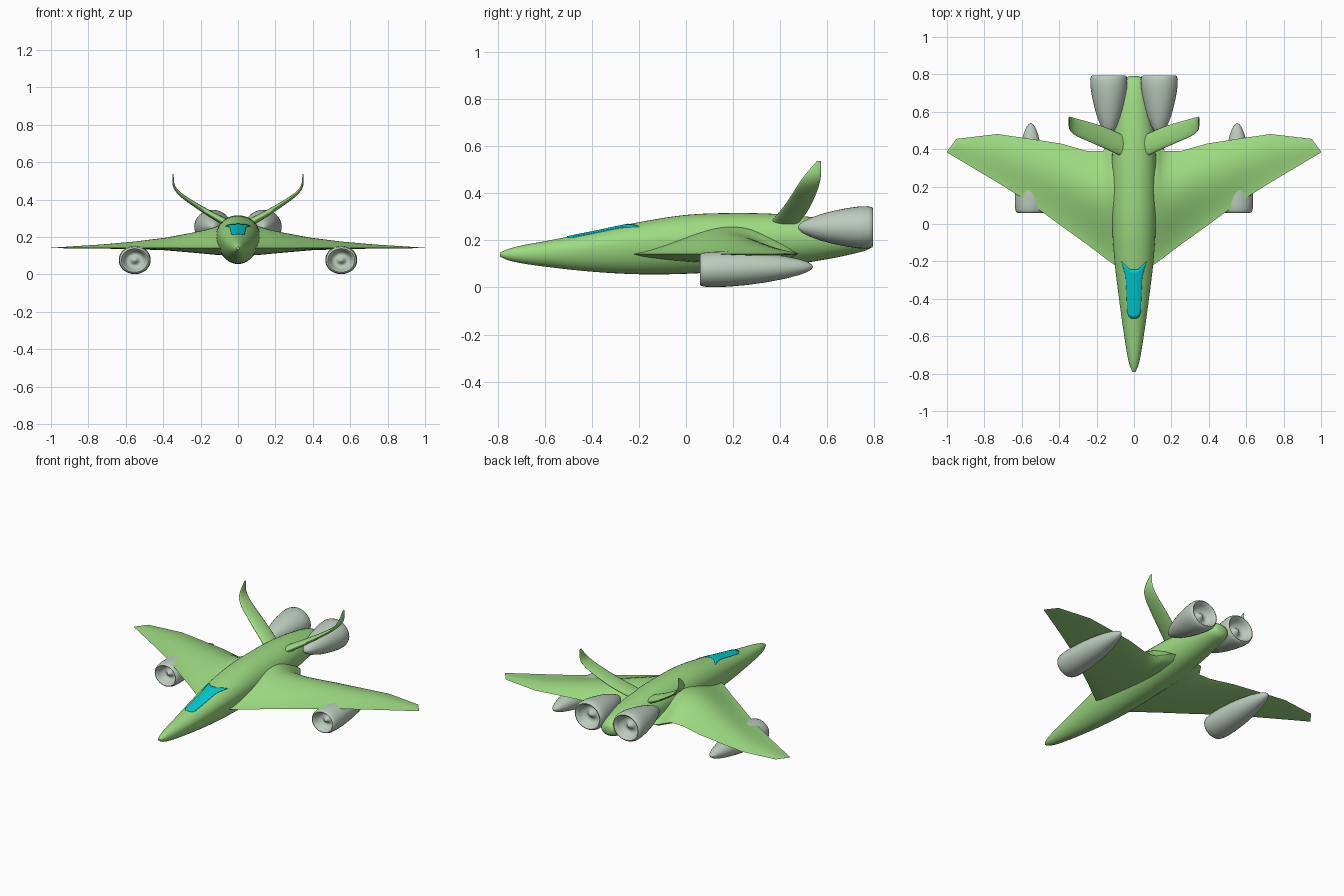
import bpy, bmesh, math

if "Cube" in bpy.data.objects:
    bpy.data.objects.remove(bpy.data.objects["Cube"])


def material(name, rgb):
    m = bpy.data.materials.new(name)
    m.diffuse_color = (*rgb, 1)
    m.use_nodes = True
    m.node_tree.nodes["Principled BSDF"].inputs["Base Color"].default_value = m.diffuse_color
    return m


GREEN = material("green_paint", (0.34, 0.71, 0.22))
CYAN = material("canopy_cyan", (0.0, 0.62, 0.66))
GREY = material("engine_grey", (0.50, 0.60, 0.51))


def make(name, verts, faces, mat, mirror=False, angle=50):
    me = bpy.data.meshes.new(name)
    me.from_pydata(verts, [], faces)
    bm = bmesh.new()
    bm.from_mesh(me)
    bmesh.ops.remove_doubles(bm, verts=bm.verts, dist=1e-5)
    bmesh.ops.recalc_face_normals(bm, faces=bm.faces)
    bm.to_mesh(me)
    bm.free()
    me.materials.append(mat)
    ob = bpy.data.objects.new(name, me)
    bpy.context.collection.objects.link(ob)
    bpy.ops.object.select_all(action='DESELECT')
    ob.select_set(True)
    bpy.context.view_layer.objects.active = ob
    bpy.ops.object.shade_smooth_by_angle(angle=math.radians(angle))
    if mirror:
        ob.modifiers.new("mirror", 'MIRROR')
    return ob


def loft(name, rings, mat, mirror=False, angle=50):
    n = len(rings[0])
    verts = [p for r in rings for p in r]
    faces = [(i * n + j, i * n + (j + 1) % n, (i + 1) * n + (j + 1) % n, (i + 1) * n + j)
             for i in range(len(rings) - 1) for j in range(n)]
    faces += [tuple(range(n)), tuple(range(len(verts) - n, len(verts)))]
    return make(name, verts, faces, mat, mirror, angle)


def interp(table, x):
    """Smooth (Hermite) interpolation of table rows keyed by their first value."""
    k = max(0, min(len(table) - 2, sum(r[0] <= x for r in table) - 1))

    def slope(i, c):
        a, b = table[max(i - 1, 0)], table[min(i + 1, len(table) - 1)]
        return (b[c] - a[c]) / (b[0] - a[0])
    p, q = table[k], table[k + 1]
    h = q[0] - p[0]
    t = (x - p[0]) / h
    return [(2 * t**3 - 3 * t**2 + 1) * p[c] + (t**3 - 2 * t**2 + t) * h * slope(k, c)
            + (3 * t**2 - 2 * t**3) * q[c] + (t**3 - t**2) * h * slope(k + 1, c)
            for c in range(1, len(p))]


# Fuselage: y, top z, bottom z, half width, height of widest point
BODY = [(-0.79, 0.148, 0.132, 0.008, 0.14), (-0.76, 0.162, 0.117, 0.022, 0.14),
        (-0.70, 0.178, 0.103, 0.036, 0.142), (-0.58, 0.200, 0.086, 0.055, 0.150),
        (-0.40, 0.236, 0.067, 0.080, 0.170), (-0.20, 0.277, 0.056, 0.104, 0.190),
        (0.0, 0.308, 0.058, 0.117, 0.200), (0.2, 0.316, 0.070, 0.119, 0.205),
        (0.4, 0.311, 0.090, 0.115, 0.210), (0.6, 0.290, 0.120, 0.095, 0.210),
        (0.74, 0.262, 0.150, 0.070, 0.205), (0.78, 0.240, 0.165, 0.050, 0.203),
        (0.79, 0.222, 0.185, 0.025, 0.203)]


def body_ring(y, n=40):
    top, bot, hw, mid = interp(BODY, y)
    ring = []
    for j in range(n):
        a = 2 * math.pi * j / n
        s = math.sin(a)
        ring.append((hw * math.cos(a), y, mid + s * ((top - mid) if s > 0 else (mid - bot))))
    return ring


stations = [-0.79, -0.78] + [-0.76 + 0.03 * i for i in range(51)] + [0.765, 0.78, 0.787, 0.79]
loft("fuselage", [body_ring(y) for y in stations], GREEN)

# Canopy: panel laid just above the fuselage skin, with a notched rear edge
NU, NV = 12, 14
verts = []
for i in range(NV + 1):
    v = i / NV
    for j in range(NU + 1):
        u = 2 * j / NU - 1
        front = -0.505 + 0.03 * u**4
        rear = -0.245 + 0.045 * max(0, abs(u) - 0.3) / 0.7
        y = front + (rear - front) * v
        x = u * (0.036 + 0.012 * v + 0.02 * max(0, v - 0.7) / 0.3)
        top, bot, hw, mid = interp(BODY, y)
        verts.append((x, y, mid + (top - mid) * math.sqrt(max(0, 1 - (x / hw)**2)) + 0.003))
faces = [(i * (NU + 1) + j, i * (NU + 1) + j + 1, (i + 1) * (NU + 1) + j + 1, (i + 1) * (NU + 1) + j)
         for i in range(NV) for j in range(NU)]
canopy = make("canopy", verts, faces, CYAN)
solid = canopy.modifiers.new("thickness", 'SOLIDIFY')
solid.thickness, solid.offset = 0.006, -1

# Main wings: x, leading y, trailing y, top rise, bottom drop
WING = [(0.03, -0.27, 0.49, 0.125, 0.042), (0.11, -0.215, 0.47, 0.115, 0.038),
        (0.165, -0.175, 0.39, 0.098, 0.033), (0.25, -0.11, 0.39, 0.080, 0.025),
        (0.39, -0.01, 0.43, 0.054, 0.013), (0.56, 0.115, 0.456, 0.033, 0.007),
        (0.73, 0.222, 0.481, 0.018, 0.004), (0.95, 0.353, 0.455, 0.004, 0.002),
        (1.0, 0.382, 0.388, 0.001, 0.001)]


def wing_ring(x, n=18):
    k = max(0, min(len(WING) - 2, sum(r[0] <= x for r in WING) - 1))
    p, q = WING[k], WING[k + 1]
    t = (x - p[0]) / (q[0] - p[0])
    le, te, up, dn = [p[c] + (q[c] - p[c]) * t for c in range(1, 5)]
    upper, lower = [], []
    for j in range(n + 1):
        s = j / n
        f = math.sin(math.pi * s**1.35)
        upper.append((x, le + (te - le) * s, 0.142 + up * f))
        lower.append((x, le + (te - le) * s, 0.142 - dn * f**0.5 if f > 1e-6 else 0.142))
    return upper + lower[-2:0:-1]


loft("main_wings", [wing_ring(x) for r, q in zip(WING, WING[1:]) for x in (r[0], (r[0] + q[0]) / 2)]
     + [wing_ring(1.0)], GREEN, True)

# Tail fins: path parameter, x, z, leading y, trailing y, half thickness
FIN = [(0, 0.03, 0.255, 0.345, 0.455, 0.022), (1, 0.08, 0.285, 0.368, 0.485, 0.020),
       (2, 0.16, 0.330, 0.405, 0.520, 0.016), (3, 0.24, 0.380, 0.440, 0.545, 0.012),
       (4, 0.31, 0.430, 0.472, 0.564, 0.009), (5, 0.343, 0.475, 0.503, 0.573, 0.006),
       (6, 0.347, 0.538, 0.557, 0.573, 0.002)]


def fin_ring(t, n=12):
    x, z, le, te, th = interp(FIN, t)
    a, b = interp(FIN, max(t - 0.1, 0)), interp(FIN, min(t + 0.1, 6))
    dx, dz = b[0] - a[0], b[1] - a[1]
    d = math.hypot(dx, dz)
    ring = []
    for j in range(2 * n):
        ang = math.pi * j / n
        o = th * math.sin(ang)
        ring.append((x - dz / d * o, (le + te) / 2 - (te - le) / 2 * math.cos(ang), z + dx / d * o))
    return ring


loft("tail_fins", [fin_ring(i / 4) for i in range(25)], GREEN, True)

# Engine pods: distance from open end, radius (hub, recess, lip, then tapered shell)
MOUTH = [(0.025, 0.001), (0.030, 0.010), (0.045, 0.018), (0.052, 0.030), (0.045, 0.043),
         (0.020, 0.052), (0.004, 0.058), (0.0, 0.063)]


def pod(name, x, y, direction, z0, z1, length, shell, wide, scale=1.0):
    rows = [(d, r * scale) for d, r in MOUTH] + shell
    n = 32
    rings = [[(x + wide * r * math.cos(2 * math.pi * j / n), y + direction * d,
               z0 + (z1 - z0) * d / length + r * math.sin(2 * math.pi * j / n))
              for j in range(n)] for d, r in rows]
    loft(name, rings, GREY, True, 60)


pod("wing_engines", 0.552, 0.06, 1, 0.075, 0.088, 0.48,
    [(0.003, 0.068), (0.015, 0.072), (0.05, 0.075), (0.12, 0.075), (0.20, 0.070), (0.28, 0.061),
     (0.36, 0.048), (0.42, 0.034), (0.455, 0.022), (0.473, 0.011), (0.48, 0.001)], 1.14)
pod("rear_engines", 0.135, 0.795, -1, 0.255, 0.255, 0.32,
    [(0.004, 0.085), (0.02, 0.090), (0.06, 0.089), (0.11, 0.082), (0.17, 0.070), (0.22, 0.057),
     (0.27, 0.039), (0.30, 0.024), (0.315, 0.011), (0.32, 0.001)], 1.1, 1.25)
